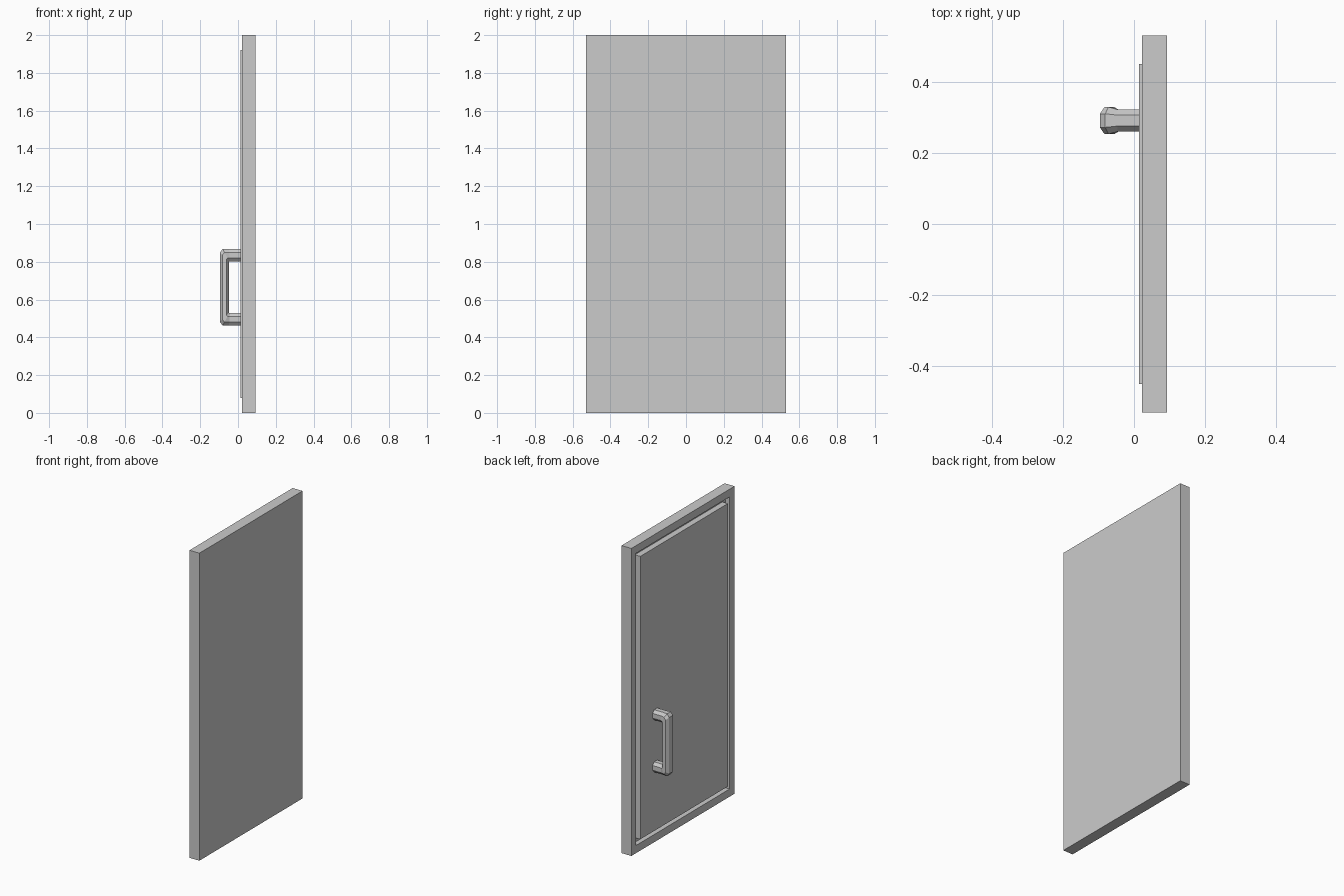
import bpy, bmesh

if "Cube" in bpy.data.objects:
    bpy.data.objects.remove(bpy.data.objects["Cube"])


def finish(name, bm):
    bmesh.ops.recalc_face_normals(bm, faces=bm.faces)
    me = bpy.data.meshes.new(name)
    bm.to_mesh(me)
    bm.free()
    ob = bpy.data.objects.new(name, me)
    bpy.context.collection.objects.link(ob)
    return ob


def box(bm, lo, hi):
    verts = bmesh.ops.create_cube(bm, size=1)["verts"]
    for v in verts:
        for i in range(3):
            v.co[i] = (lo[i] + hi[i]) / 2 + v.co[i] * (hi[i] - lo[i])
    return verts


# Door frame: solid slab with a shallow recess inset into its handle side
bm = bmesh.new()
box(bm, (0.022, -0.53, 0), (0.093, 0.53, 2))
face = min(bm.faces, key=lambda f: f.calc_center_median().x)
bmesh.ops.inset_region(bm, faces=[face], thickness=0.05, use_even_offset=True)
recess = bmesh.ops.extrude_discrete_faces(bm, faces=[face])["faces"][0]
for v in recess.verts:
    v.co.x = 0.053
finish("door_frame", bm)

# Door panel standing slightly proud of the frame
bm = bmesh.new()
box(bm, (0.014, -0.45, 0.08), (0.053, 0.45, 1.92))
finish("door_panel", bm)

# Handle: octagonal section swept round a U with chamfered corners
# each ring: inner (x, z), outer (x, z), half width
half = [
    ((0.016, 0.801), (0.016, 0.868), 0.031),
    ((-0.043, 0.801), (-0.047, 0.868), 0.031),
    ((-0.046, 0.801), (-0.081, 0.868), 0.038),
    ((-0.048, 0.799), (-0.096, 0.848), 0.038),
]
MID = 0.665
flip = lambda p: (p[0], 2 * MID - p[1])
rings = half + [(flip(a), flip(b), w) for a, b, w in reversed(half)]
section = [(0, -.5), (.27, -1), (.73, -1), (1, -.5),
           (1, .5), (.73, 1), (.27, 1), (0, .5)]
bm = bmesh.new()
loops = []
for a, b, w in rings:
    loops.append([bm.verts.new((a[0] + (b[0] - a[0]) * t, 0.291 + w * s,
                                a[1] + (b[1] - a[1]) * t)) for t, s in section])
for p, q in zip(loops, loops[1:]):
    for i in range(8):
        j = (i + 1) % 8
        bm.faces.new((p[i], p[j], q[j], q[i]))
bm.faces.new(loops[0])
bm.faces.new(loops[-1])
finish("door_handle", bm)
